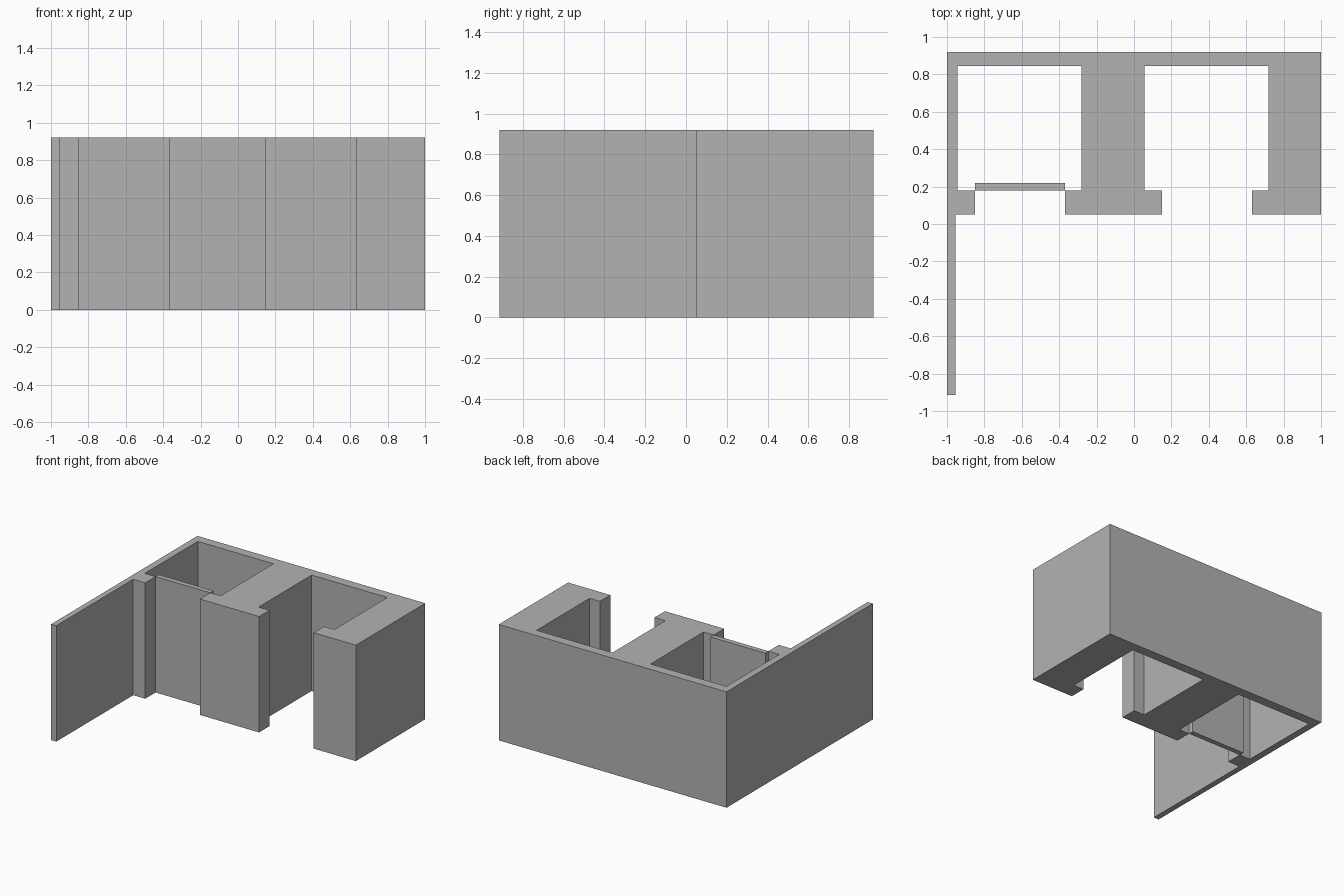
import bpy
import bmesh

cube = bpy.data.objects.get("Cube")
if cube:
    bpy.data.objects.remove(cube, do_unlink=True)

HEIGHT = 0.92
FRONT, JAMB_BACK, BAY_BACK, BACK = 0.05, 0.18, 0.845, 0.92

grey = bpy.data.materials.new("plain grey")
grey.use_nodes = True
grey.diffuse_color = (0.45, 0.45, 0.45, 1)
grey.node_tree.nodes["Principled BSDF"].inputs["Base Color"].default_value = grey.diffuse_color


def extrude_plan(name, outline):
    """Raise a counter-clockwise floor plan to the full wall height."""
    bm = bmesh.new()
    base = bm.faces.new([bm.verts.new((x, y, 0)) for x, y in outline])
    raised = bmesh.ops.extrude_face_region(bm, geom=[base], use_keep_orig=True)
    top = [v for v in raised["geom"] if isinstance(v, bmesh.types.BMVert)]
    bmesh.ops.translate(bm, verts=top, vec=(0, 0, HEIGHT))
    bmesh.ops.recalc_face_normals(bm, faces=bm.faces)
    mesh = bpy.data.meshes.new(name)
    bm.to_mesh(mesh)
    bm.free()
    mesh.materials.append(grey)
    obj = bpy.data.objects.new(name, mesh)
    bpy.context.collection.objects.link(obj)
    return obj


def bay(x):
    """Recess with a narrower doorway, starting at the left jamb."""
    door_l, door_r, room_l, room_r = x, x + 0.48, x - 0.095, x + 0.57
    return [(door_l, FRONT), (door_l, JAMB_BACK), (room_l, JAMB_BACK),
            (room_l, BAY_BACK), (room_r, BAY_BACK), (room_r, JAMB_BACK),
            (door_r, JAMB_BACK), (door_r, FRONT)]


# Walls: long side wing, two recessed bays and a straight back
plan = [(-1, -0.915), (-0.955, -0.915), (-0.955, FRONT)]
for start in (-0.85, 0.15):
    plan += bay(start)
plan += [(1, FRONT), (1, BACK), (-1, BACK)]
extrude_plan("walls", plan)

# Panel closing the first doorway, set behind the jambs
extrude_plan("door_panel", [(-0.85, JAMB_BACK), (-0.37, JAMB_BACK),
                            (-0.37, 0.22), (-0.85, 0.22)])
